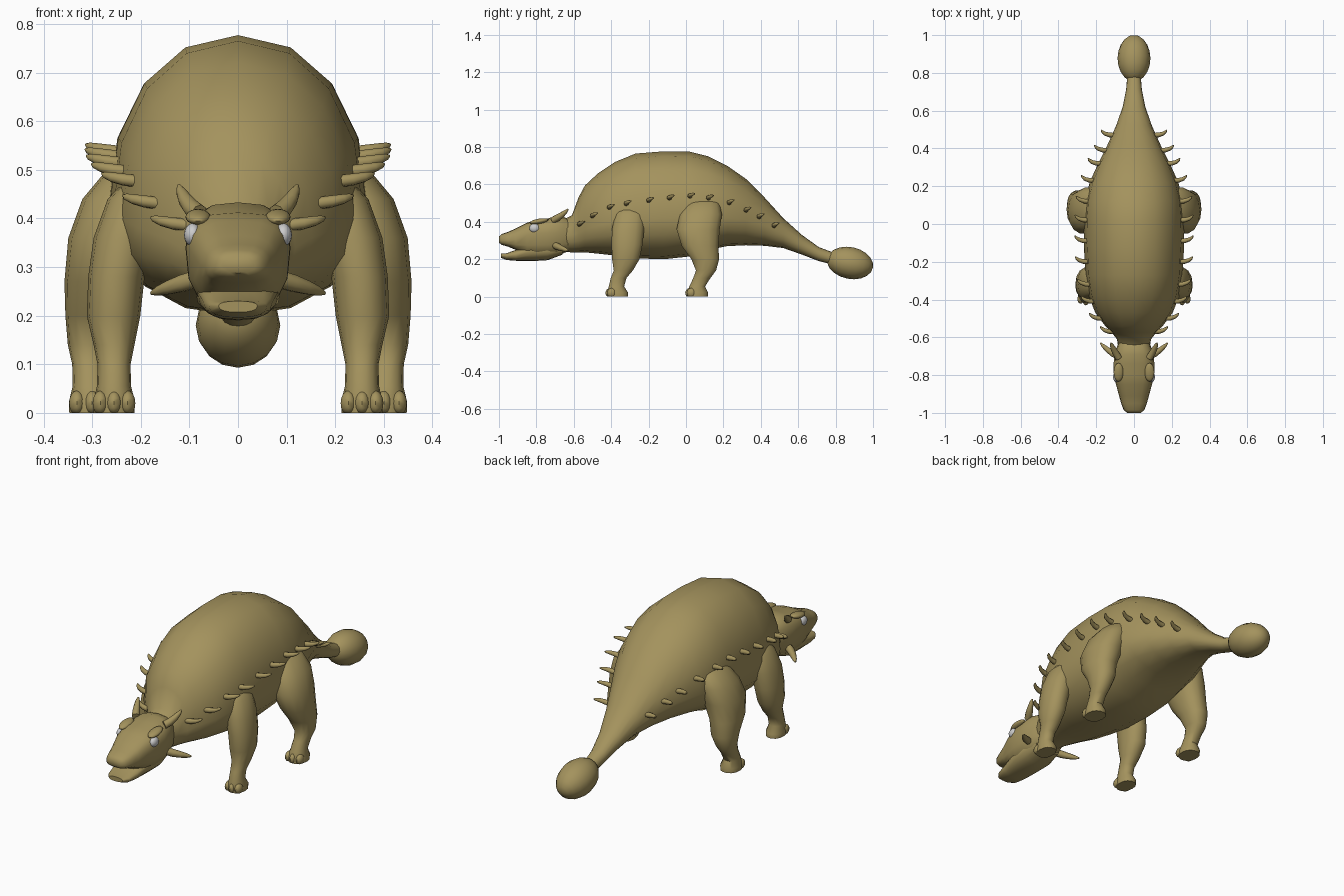
import bpy, bmesh, math
from mathutils import Vector, Matrix

if "Cube" in bpy.data.objects:
    bpy.data.objects.remove(bpy.data.objects["Cube"])

hide = bpy.data.materials.new("hide_tan")
hide.diffuse_color = (0.37, 0.29, 0.11, 1)
hide.use_nodes = True
hide.node_tree.nodes["Principled BSDF"].inputs["Base Color"].default_value = hide.diffuse_color


def finish(name, bm, mirror=False, mat=hide):
    bmesh.ops.recalc_face_normals(bm, faces=bm.faces)
    me = bpy.data.meshes.new(name)
    bm.to_mesh(me)
    bm.free()
    ob = bpy.data.objects.new(name, me)
    bpy.context.collection.objects.link(ob)
    if mat:
        me.materials.append(mat)
    if mirror:
        ob.modifiers.new("mirror", 'MIRROR').use_mirror_merge = False
    bpy.ops.object.select_all(action='DESELECT')
    ob.select_set(True)
    bpy.context.view_layer.objects.active = ob
    bpy.ops.object.shade_smooth_by_angle(angle=math.radians(50))
    return ob


def add_loft(bm, rings):
    rows = [[bm.verts.new(p) for p in ring] for ring in rings]
    n = len(rows[0])
    for a, b in zip(rows, rows[1:]):
        for i in range(n):
            j = (i + 1) % n
            bm.faces.new((a[i], a[j], b[j], b[i]))
    bm.faces.new(rows[0])
    bm.faces.new(rows[-1])


def super_ring(n, power):
    for i in range(n):
        t = 2 * math.pi * i / n
        c, s = math.cos(t), math.sin(t)
        yield (math.copysign(abs(c) ** (2 / power), c),
               math.copysign(abs(s) ** (2 / power), s))


def lengthwise(name, stations, n, power):
    """Skin over cross-sections given as y, top, bottom, widest height, half width."""
    bm = bmesh.new()
    add_loft(bm, [[(w * c, y, mid + s * ((top - mid) if s > 0 else (mid - bot)))
                   for c, s in super_ring(n, power)]
                  for y, top, bot, mid, w in stations])
    return finish(name, bm)


def add_ball(bm, loc, size, tilt=0, seg=16, rings=10):
    m = (Matrix.Translation(loc) @ Matrix.Rotation(tilt, 4, 'X')
         @ Matrix.Diagonal((*size, 1)))
    return bmesh.ops.create_uvsphere(bm, u_segments=seg, v_segments=rings,
                                     radius=1, matrix=m)["verts"]


def add_horn(bm, p0, p1, p2, r):
    """Curved, tapering horn along three points."""
    p0, p1, p2 = Vector(p0), Vector(p1), Vector(p2)
    rings = []
    for t, k in ((0, 1), (.3, .97), (.6, .8), (.85, .55), (1, .2)):
        p = p0 * (1 - t) ** 2 + p1 * 2 * t * (1 - t) + p2 * t * t
        d = ((p1 - p0) * (1 - t) + (p2 - p1) * t).normalized()
        u = d.cross(Vector((0, 1, 0.2))).normalized()
        v = d.cross(u)
        rings.append([p + (u * c + v * s) * r * k for c, s in super_ring(8, 2)])
    add_loft(bm, rings)


# Body, neck and tail
BODY = [(-.68, .40, .24, .32, .08), (-.61, .435, .237, .33, .09),
        (-.575, .53, .237, .34, .118), (-.54, .595, .237, .36, .152),
        (-.47, .66, .23, .38, .205), (-.38, .72, .22, .40, .24),
        (-.27, .765, .205, .41, .258), (-.12, .777, .20, .42, .265),
        (.02, .775, .215, .42, .267), (.12, .75, .25, .42, .26),
        (.22, .70, .27, .42, .235), (.32, .63, .275, .41, .19),
        (.42, .53, .272, .38, .14), (.52, .42, .26, .335, .095),
        (.62, .33, .225, .275, .06), (.71, .265, .19, .228, .042),
        (.79, .235, .17, .20, .035)]
lengthwise("body", BODY, 16, 2.15)


def body_x(y, z):
    for a, b in zip(BODY, BODY[1:]):
        if a[0] <= y <= b[0]:
            f = (y - a[0]) / (b[0] - a[0])
            top, bot, mid, w = [p + (q - p) * f for p, q in zip(a[1:], b[1:])]
            h = abs(z - mid) / ((top - mid) if z > mid else (mid - bot))
            return w * max(0, 1 - h ** 2.15) ** (1 / 2.15)
    return 0


# Tail club
bm = bmesh.new()
add_ball(bm, (0, .877, .18), (.087, .085, .125), math.radians(-102 + 180))
finish("tail_club", bm)

# Head and lower jaw, with the open mouth between them
lengthwise("head", [
    (-1.0, .322, .288, .303, .035), (-.985, .335, .277, .30, .055),
    (-.95, .347, .267, .30, .068), (-.91, .365, .25, .305, .079),
    (-.85, .395, .215, .33, .095), (-.80, .412, .21, .34, .107),
    (-.74, .418, .21, .34, .108), (-.69, .433, .215, .34, .104),
    (-.65, .425, .235, .33, .09), (-.60, .40, .25, .33, .07)], 16, 2.7)
lengthwise("lower_jaw", [
    (-.988, .23, .207, .22, .04), (-.96, .232, .196, .22, .06),
    (-.91, .25, .192, .225, .07), (-.82, .28, .19, .25, .083),
    (-.74, .29, .195, .25, .088), (-.66, .29, .225, .26, .075)], 16, 2.4)

# Brows and eyes
bm = bmesh.new()
add_ball(bm, (.082, -.785, .403), (.026, .05, .014), math.radians(10))
finish("brow", bm, True)
bm = bmesh.new()
add_ball(bm, (.093, -.81, .366), (.018, .028, .024))
finish("eye", bm, True, None)

# Head horns: one above, one at the cheek
bm = bmesh.new()
add_horn(bm, (.08, -.71, .41), (.108, -.67, .425), (.122, -.63, .468), .019)
add_horn(bm, (.085, -.70, .275), (.13, -.68, .262), (.178, -.63, .246), .019)
finish("head_horns", bm, True)

# Row of side spikes
bm = bmesh.new()
for y, z in [(-.57, .39), (-.50, .435), (-.41, .48), (-.32, .50), (-.20, .517),
             (-.09, .53), (.02, .54), (.12, .53), (.23, .505), (.32, .465),
             (.39, .43), (.47, .382)]:
    x = body_x(y, z)
    add_horn(bm, (x - .015, y, z - .004), (x + .04, y - .003, z + .002),
             (x + .058, y + .028, z + .012), .013)
finish("side_spikes", bm, True)


# Legs with toes
def leg(name, stations):
    bm = bmesh.new()
    add_loft(bm, [[(cx + rx * c, cy + ry * s, z) for c, s in super_ring(14, 2.2)]
                  for z, cx, cy, rx, ry in stations])
    _, cx, cy, rx, ry = stations[0]
    for k in (-1, 0, 1):
        loc = (cx + k * rx * .66, cy - ry * .72 + abs(k) * .008, .02)
        for v in add_ball(bm, loc, (.017, .026, .026), 0, 10, 8):
            v.co.z = max(v.co.z, 0)
    finish(name, bm, True)


leg("front_leg", [
    (0, .255, -.365, .042, .055), (.022, .255, -.365, .043, .056),
    (.055, .255, -.372, .035, .042), (.10, .255, -.36, .034, .043),
    (.14, .255, -.335, .042, .052), (.20, .256, -.322, .055, .075),
    (.28, .25, -.315, .058, .085), (.36, .235, -.31, .062, .088),
    (.44, .21, -.30, .058, .08), (.49, .19, -.30, .03, .05)])
leg("rear_leg", [
    (0, .30, .062, .047, .056), (.022, .30, .062, .048, .057),
    (.055, .303, .06, .037, .043), (.10, .305, .085, .036, .047),
    (.14, .305, .107, .045, .055), (.20, .295, .103, .06, .076),
    (.27, .287, .075, .07, .10), (.36, .265, .065, .084, .118),
    (.44, .24, .08, .08, .115), (.50, .21, .09, .06, .09),
    (.53, .18, .09, .03, .05)])
